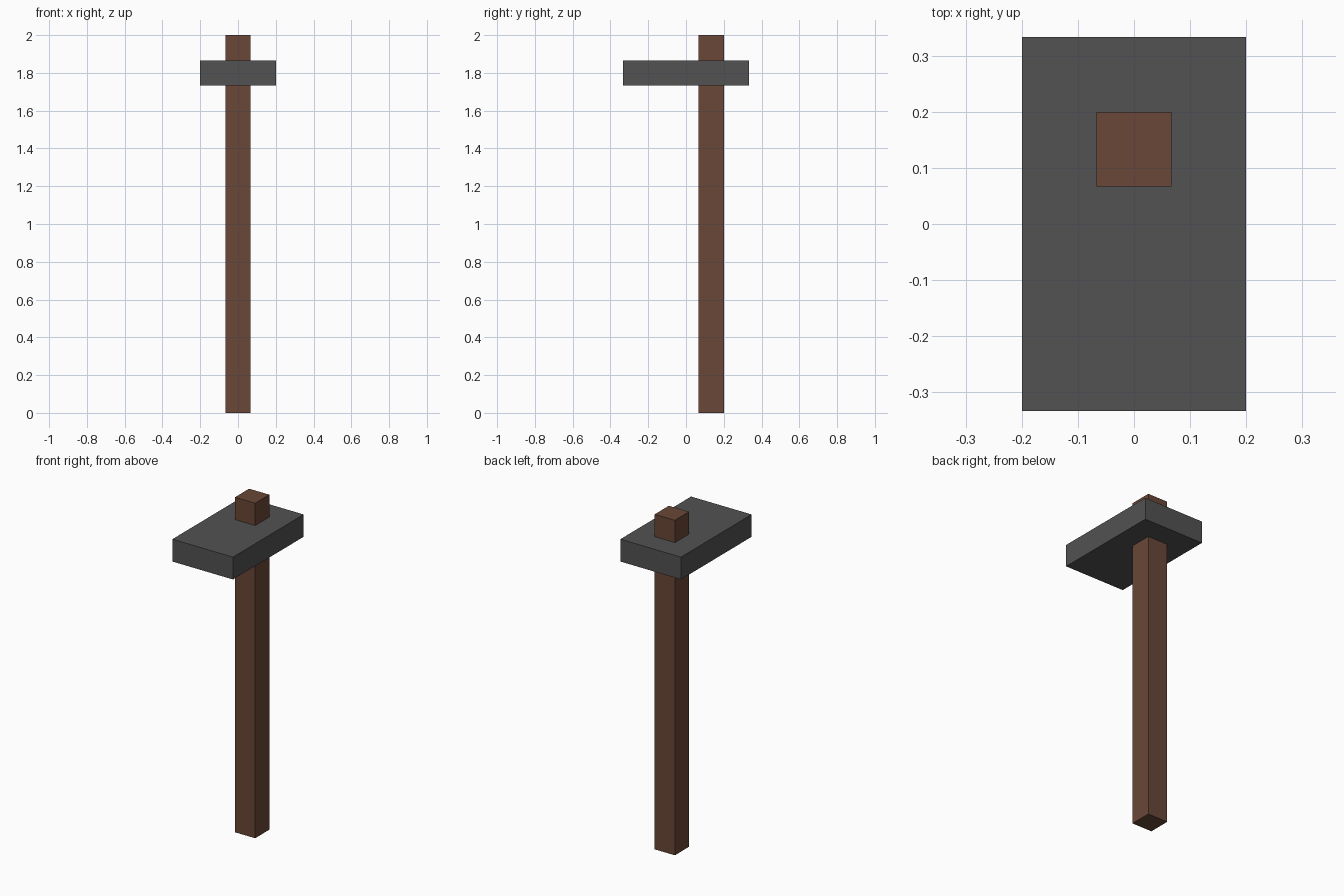
import bpy

if "Cube" in bpy.data.objects:
    bpy.data.objects.remove(bpy.data.objects["Cube"])

U = 1 / 15  # the model sits on a grid of fifteenths


def material(name, rgb):
    m = bpy.data.materials.new(name)
    m.diffuse_color = (*rgb, 1)
    m.use_nodes = True
    m.node_tree.nodes["Principled BSDF"].inputs["Base Color"].default_value = m.diffuse_color
    return m


def box(name, lo, hi, mat):
    """Box between two corners given in grid units."""
    bpy.ops.mesh.primitive_cube_add(size=1)
    ob = bpy.context.object
    ob.name = name
    for v in ob.data.vertices:
        v.co = [(hi[i] if v.co[i] > 0 else lo[i]) * U for i in range(3)]
    ob.data.materials.append(mat)
    return ob


wood = material("brown wood", (0.141, 0.063, 0.038))
iron = material("dark grey iron", (0.084, 0.084, 0.084))

# Square shaft, passing through the rear half of the head
box("handle", (-1, 1, 0), (1, 3, 30), wood)

# Flat rectangular hammer head
box("hammer_head", (-3, -5, 26), (3, 5, 28), iron)
